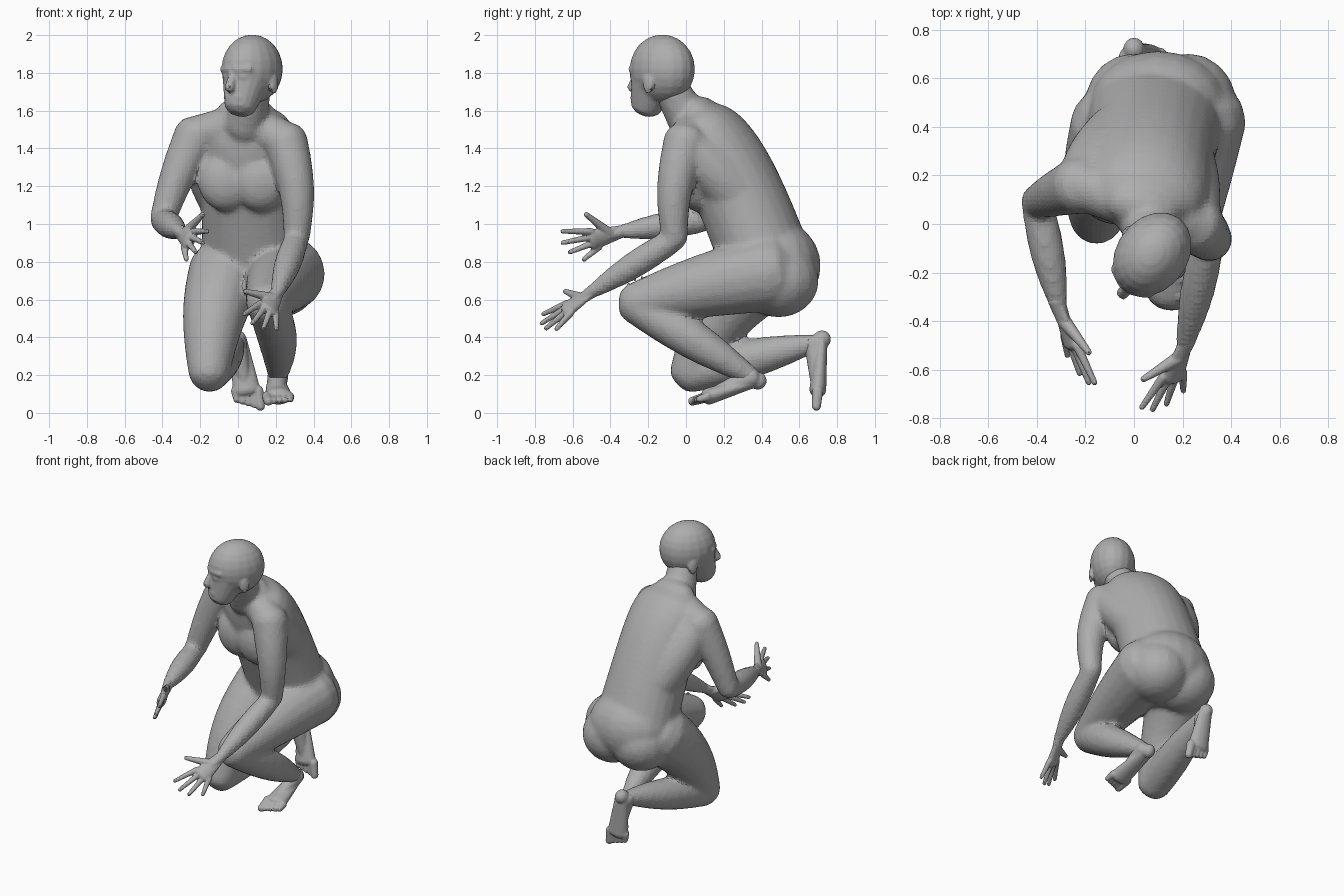
import bpy, bmesh, math
from mathutils import Vector, Matrix

if "Cube" in bpy.data.objects:
    bpy.data.objects.remove(bpy.data.objects["Cube"], do_unlink=True)

grey = (.42, .42, .42, 1)
clay = bpy.data.materials.new("clay_grey")
clay.use_nodes = True
clay.diffuse_color = grey
clay.node_tree.nodes["Principled BSDF"].inputs["Base Color"].default_value = grey
ACROSS = Vector((1, 0, 0))
UPWARD = Vector((0, 0, 1))
STRAIGHT = Vector()


def point(x, y, z):
    return Vector((x, y, z))


def loft(bm, centres, widths, depths, side=ACROSS, sides=18):
    """Skin elliptical rings along a path and round off both ends."""
    rings = []
    last = len(centres) - 1
    for i, centre in enumerate(centres):
        along = (centres[min(i + 1, last)] - centres[max(i - 1, 0)]).normalized()
        across = (side - along * side.dot(along)).normalized()
        rings.append((centre, along, across, widths[i], depths[i]))

    def rounded_end(ring, direction):
        centre, along, across, width, depth = ring
        result = []
        for angle in (math.pi / 6, math.pi / 3):
            shift = along * direction * min(width, depth) * math.sin(angle) * .8
            shrink = math.cos(angle)
            result.append((centre + shift, along, across, width * shrink, depth * shrink))
        return result

    rings = rounded_end(rings[0], -1)[::-1] + rings + rounded_end(rings[-1], 1)
    loops = []
    for centre, along, across, width, depth in rings:
        normal = along.cross(across)
        angles = [math.tau * k / sides for k in range(sides)]
        loops.append([bm.verts.new(centre + across * width * math.cos(angle)
                                   + normal * depth * math.sin(angle)) for angle in angles])
    for lower, upper in zip(loops, loops[1:]):
        for k in range(sides):
            after = (k + 1) % sides
            bm.faces.new((lower[k], lower[after], upper[after], upper[k]))
    bm.faces.new(loops[0][::-1])
    bm.faces.new(loops[-1])


def limb(bm, start, end, thick, thin, bulge=0, flat=1, side=ACROSS, bow=STRAIGHT):
    """Tapered limb, with an optional muscle bulge and sideways bow in the middle."""
    steps = [i / 8 for i in range(9)]
    swell = [math.sin(math.pi * t) for t in steps]
    widths = [thick + (thin - thick) * t + bulge * s for t, s in zip(steps, swell)]
    centres = [start.lerp(end, t) + bow * s for t, s in zip(steps, swell)]
    loft(bm, centres, widths, [w * flat for w in widths], side)


def blob(bm, centre, radii):
    placed = Matrix.Translation(centre) @ Matrix.Diagonal(radii).to_4x4()
    bmesh.ops.create_uvsphere(bm, u_segments=18, v_segments=12, radius=1, matrix=placed)


def finish(bm, name, voxel, passes=3):
    """Fuse the overlapping volumes into one faceted skin."""
    bmesh.ops.recalc_face_normals(bm, faces=bm.faces[:])
    mesh = bpy.data.meshes.new(name)
    bm.to_mesh(mesh)
    bm.free()
    mesh.materials.append(clay)
    obj = bpy.data.objects.new(name, mesh)
    bpy.context.collection.objects.link(obj)
    bpy.context.view_layer.objects.active = obj
    fuse = obj.modifiers.new("fuse", 'REMESH')
    fuse.mode, fuse.voxel_size = 'VOXEL', voxel
    relax = obj.modifiers.new("relax", 'SMOOTH')
    relax.factor, relax.iterations = .5, passes
    swell = obj.modifiers.new("swell", 'DISPLACE')
    swell.mid_level, swell.strength = 0, voxel / 4
    for modifier in [m.name for m in obj.modifiers]:
        bpy.ops.object.modifier_apply(modifier=modifier)


def arm(bm, shoulder, elbow, wrist, bow, shoulder_blade):
    """Upper arm and forearm, tied to the neck and the ribs by sloping muscles."""
    limb(bm, shoulder, elbow, .115, .065, bow=bow)
    limb(bm, elbow, wrist, .06, .033, bulge=.02)
    limb(bm, point(.04, .07, 1.54), shoulder, .1, .1)
    limb(bm, shoulder, shoulder_blade, .1, .13, bulge=.02)


def leg(bm, hip, knee, ankle, thigh_bow, calf_bow):
    limb(bm, hip, knee, .2, .105, bulge=.01, bow=thigh_bow)
    limb(bm, knee, ankle, .1, .045, bulge=.027, bow=calf_bow)


def hand(name, wrist, reach, spread):
    """Flat palm, four fanned fingers and a thumb; spread runs index to little finger."""
    bm = bmesh.new()
    limb(bm, wrist, wrist + reach * .55, .035, .058, flat=.5, side=spread)
    limb(bm, wrist - reach * .1, wrist + reach * .4, .035, .022)
    for i in range(4):
        fan = i / 3 - .5
        length = 1.08 - (fan + .1) ** 2 * .6
        knuckle = wrist + reach * .5 + spread * fan / 2
        limb(bm, knuckle, wrist + reach * length + spread * fan, .018, .011)
    limb(bm, wrist + reach * .2, wrist + reach * .45 - spread * .8, .028, .012)
    finish(bm, name, .006)


def foot(name, ankle, heel, tip, inner):
    """Heel, sole, instep and five toes; inner is the x side of the big toe."""
    bm = bmesh.new()
    ball = heel.lerp(tip, .75)
    blob(bm, heel, (.042, .046, .045))
    limb(bm, heel, ball, .045, .072, flat=.6)
    limb(bm, ankle, ball, .054, .03)
    for i in range(5):
        shift = ACROSS * inner * (2 - i) * .03
        size = .016 if i else .022
        limb(bm, ball + shift, ball.lerp(tip, 1 - i / 10) + shift, size + .006, size)
    finish(bm, name, .008)


# Joints of the crouching pose
left_wrist, right_wrist = point(.21, -.5, .64), point(-.31, -.34, .96)
left_ankle, right_ankle = point(.21, .35, .19), point(-.01, .68, .37)

# Torso: forward-curving spine, narrow waist, closing at the collar
body = bmesh.new()
tail, bend, collar = point(.1, .5, .6), point(.06, .25, 1.3), point(.04, .05, 1.62)
steps = [.1 + .86 * i / 12 for i in range(13)]
spine = [tail.lerp(bend, t).lerp(bend.lerp(collar, t), t) for t in steps]
widths = [(.26 + .04 * (2 * t - 1) ** 2) * math.sqrt(1 - t ** 8) for t in steps]
depths = [.235 * math.sqrt(1 - t ** 4) for t in steps]
loft(body, spine, widths, depths, side=point(1, -.2, 0), sides=24)

# Pelvis, chest and neck
blob(body, point(.1, .49, .78), (.28, .22, .23))
for side in (-1, 1):
    blob(body, point(.11 + side * .11, .49, .7), (.2, .21, .19))
    blob(body, point(.03 + side * .09, .08 - side * .02, 1.23), (.15, .1, .16))
limb(body, point(.04, .03, 1.52), point(.08, -.08, 1.72), .11, .09)

# Limbs
arm(body, point(.25, 0, 1.44), point(.31, -.06, .92), left_wrist,
    point(.03, -.03, 0), point(.18, .33, 1.1))
arm(body, point(-.22, .16, 1.47), point(-.4, .09, 1.02), right_wrist,
    point(-.01, 0, .01), point(-.06, .37, 1.1))
leg(body, point(.26, .44, .74), point(.15, -.27, .58), left_ankle,
    point(0, 0, .01), point(.03, 0, 0))
leg(body, point(-.06, .4, .74), point(-.155, .02, .21), right_ankle,
    point(-.02, -.03, .03), STRAIGHT)
finish(body, "body", .018, passes=6)

# Head: skull, jaw and features, turned toward the right
head = bmesh.new()
blob(head, point(0, 0, 1.82), (.145, .185, .18))
limb(head, point(0, -.1, 1.64), point(0, -.04, 1.8), .088, .137)
limb(head, point(0, -.17, 1.8), point(0, -.2, 1.72), .015, .025)
limb(head, point(-.04, -.165, 1.67), point(.04, -.165, 1.67), .015, .015, side=UPWARD)
for side in (-1, 1):
    limb(head, point(side * .02, -.175, 1.82), point(side * .09, -.14, 1.82), .015, .015,
         side=UPWARD)
    blob(head, point(side * .05, -.155, 1.78), (.025, .015, .01))
    blob(head, point(side * .138, .01, 1.74), (.014, .03, .05))
turn = Matrix.Rotation(math.radians(-37), 4, 'Z')
head.transform(Matrix.Translation(point(.075, -.125, 0)) @ turn)
finish(head, "head", .011)

# Hands and feet
hand("left_hand", left_wrist, point(-.1, -.24, -.17), point(.16, .04, -.1))
hand("right_hand", right_wrist, point(.1, -.28, -.08), point(-.1, .08, -.16))
foot("left_foot", left_ankle, point(.2, .38, .17), point(.22, .03, .06), -1)
foot("right_foot", right_ankle, point(0, .72, .39), point(.06, .69, .03), 1)
